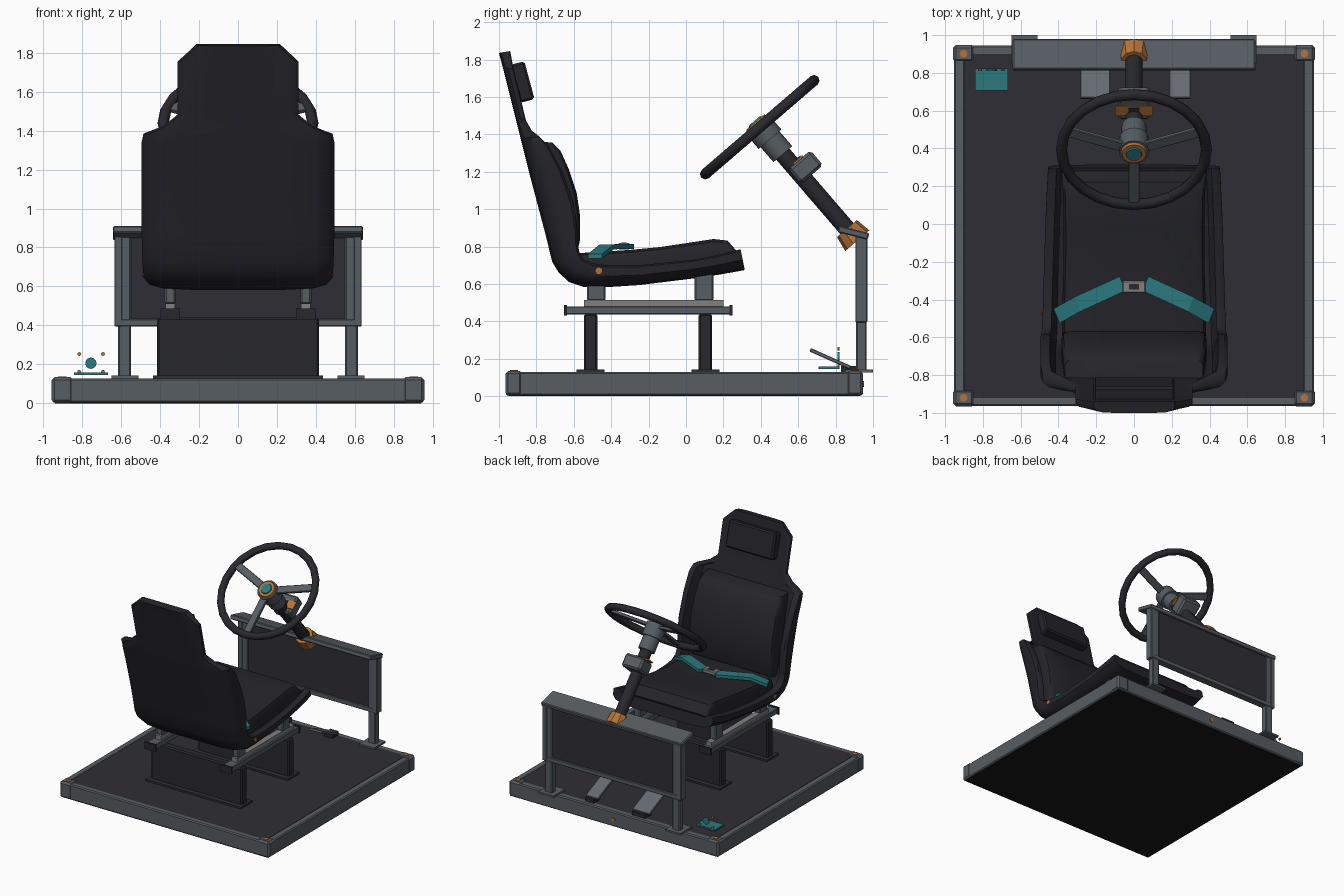
import bpy, bmesh, math
from mathutils import Matrix, Vector

if "Cube" in bpy.data.objects:
    bpy.data.objects.remove(bpy.data.objects["Cube"])


def mat(name, r, g, b):
    m = bpy.data.materials.new(name)
    m.diffuse_color = (r, g, b, 1)
    m.use_nodes = True
    m.node_tree.nodes["Principled BSDF"].inputs["Base Color"].default_value = m.diffuse_color
    return m


METAL = mat("grey metal", .095, .11, .125)
LIGHT = mat("light grey", .22, .22, .225)
FLOOR = mat("dark floor", .027, .027, .035)
SEAT = mat("black upholstery", .018, .018, .023)
RUBBER = mat("dark plastic", .022, .021, .027)
UNDER = mat("underside black", .009, .009, .009)
ORANGE = mat("orange", .46, .17, .04)
TEAL = mat("teal", .024, .19, .21)
PEDAL = mat("pedal grey", .13, .145, .17)


def finish(name, bm, m, M=None, bevel=0, angle=35):
    bmesh.ops.recalc_face_normals(bm, faces=bm.faces)
    if bevel:
        bmesh.ops.bevel(bm, geom=bm.edges[:], offset=bevel, segments=1, affect='EDGES')
    if M:
        bm.transform(M)
    me = bpy.data.meshes.new(name)
    bm.to_mesh(me)
    bm.free()
    me.materials.append(m)
    me.shade_smooth()
    me.set_sharp_from_angle(angle=math.radians(angle))
    ob = bpy.data.objects.new(name, me)
    bpy.context.collection.objects.link(ob)
    return ob


def box(name, x, y, z, m, bevel=0, M=None):
    """Box from (min, max) pairs."""
    bm = bmesh.new()
    bmesh.ops.create_cube(bm, size=1)
    for v in bm.verts:
        v.co = [a[0] if c < 0 else a[1] for c, a in zip(v.co, (x, y, z))]
    return finish(name, bm, m, M, bevel, 25)


def cyl(name, r1, r2, z0, z1, m, M, sides=16):
    bm = bmesh.new()
    bmesh.ops.create_cone(bm, cap_ends=True, segments=sides, radius1=r1, radius2=r2, depth=z1 - z0)
    return finish(name, bm, m, M @ Matrix.Translation((0, 0, (z0 + z1) / 2)))


def tilt(pos, deg):
    return Matrix.Translation(pos) @ Matrix.Rotation(math.radians(deg), 4, 'X')


def loft(name, stations, section, m, angle=40):
    """Station: back y,z, front y,z, half width, inner depth. Section: half ring of (x, t)."""
    bm = bmesh.new()
    rings = []
    for by, bz, fy, fz, w, d in stations:
        half = [(x, d if t is None else t) for x, t in section]
        ring = half + [(-x, t) for x, t in reversed(half)]
        rings.append([bm.verts.new((x * w, by + (fy - by) * t, bz + (fz - bz) * t)) for x, t in ring])
    n = len(rings[0])
    for a, b in zip(rings, rings[1:]):
        for i in range(n):
            j = (i + 1) % n
            bm.faces.new((a[i], a[j], b[j], b[i]))
    bm.faces.new(rings[0])
    bm.faces.new(rings[-1])
    return finish(name, bm, m, angle=angle)


# Platform: underside, floor, frame rails, corner blocks and bolts
box("underside", (-.94, .94), (-.95, .93), (0, .02), UNDER)
box("floor_plate", (-.9, .9), (-.92, .9), (.02, .128), FLOOR)
for s, n in ((-1, "left"), (1, "right")):
    box(n + "_frame_rail", sorted((s * .895, s * .953)), (-.963, .945), (.004, .128), METAL, .008)
    for y, e in ((-.92, "front"), (.902, "back")):
        box(f"{n}_{e}_corner", sorted((s * .845, s * .957)), (y - .045, y + .045), (.003, .134), METAL, .014)
        cyl(f"{n}_{e}_bolt", .021, .021, .13, .139, ORANGE, Matrix.Translation((s * .902, y, 0)), 8)
box("front_frame_rail", (-.95, .95), (-.963, -.912), (.004, .128), METAL, .008)
box("back_frame_rail", (-.95, .95), (.89, .945), (.004, .128), METAL, .008)
cyl("back_frame_bolt", .016, .016, 0, .008, ORANGE, tilt((0, .944, .065), -90), 8)

# Seat pedestals with foot plates
for y, n in ((-.51, "front"), (.104, "back")):
    box(n + "_pedestal", (-.415, .415), (y - .036, y + .036), (.13, .44), RUBBER, .01)
    box(n + "_pedestal_foot", (-.435, .435), (y - .075, y + .075), (.128, .143), FLOOR)

# Seat slide rails and mounts
for s, n in ((-1, "left"), (1, "right")):
    c = s * .348
    box(n + "_lower_rail", (c - .042, c + .042), (-.65, .245), (.437, .48), METAL, .004)
    for y in (-.645, .24):
        box(n + "_rail_cap", (c - .05, c + .05), (y - .008, y + .008), (.43, .487), RUBBER)
    box(n + "_upper_rail", (c - .025, c + .025), (-.545, .2), (.478, .513), LIGHT)
    for y, top in ((-.48, .64), (.096, .67)):
        box(n + "_seat_mount", (c - .028, c + .028), (y - .05, y + .05), (.51, top), METAL, .008)

# Seat shell: one loft from seat front, round the corner, up to the head
shell = [(.314, .674, .292, .786, .455, .8), (.18, .65, .16, .752, .462, .6),
         (.045, .63, .03, .728, .468, .5), (-.25, .594, -.25, .70, .477, .5),
         (-.42, .583, -.42, .70, .482, .5), (-.545, .583, -.50, .71, .485, .45),
         (-.625, .61, -.55, .735, .487, .45), (-.68, .66, -.57, .77, .49, .45),
         (-.716, .72, -.578, .81, .492, .45), (-.75, .86, -.582, .91, .495, .45),
         (-.787, 1.0, -.60, 1.03, .495, .45), (-.84, 1.2, -.66, 1.2, .495, .45),
         (-.872, 1.33, -.735, 1.34, .495, .5), (-.885, 1.38, -.78, 1.385, .485, .6),
         (-.897, 1.43, -.825, 1.42, .38, .9), (-.912, 1.49, -.856, 1.475, .31, 1),
         (-.98, 1.76, -.922, 1.75, .31, 1), (-1.0, 1.835, -.94, 1.845, .215, 1)]
loft("seat_shell", shell, [(.5, 0), (.8, .06), (.94, .22), (1, .5), (1, .92), (.97, 1),
                           (.9, 1), (.84, None), (.4, None)], SEAT)

# Cushions and head pad
pad = [(.96, 0), (1, .3), (1, .75), (.97, .92), (.9, 1), (.4, 1)]
loft("seat_cushion", [(.27, .69, .28, .765, .385, 1), (.23, .68, .222, .832, .38, 1),
                      (.147, .66, .147, .84, .375, 1), (.0, .64, .0, .818, .372, 1),
                      (-.14, .63, -.14, .797, .372, 1), (-.3, .62, -.3, .782, .375, 1),
                      (-.45, .62, -.45, .772, .38, 1), (-.6, .64, -.57, .765, .38, 1)], pad, SEAT)
loft("back_cushion", [(-.69, .73, -.585, .75, .37, 1), (-.70, .82, -.568, .83, .38, 1),
                      (-.74, .97, -.567, .97, .385, 1), (-.77, 1.09, -.585, 1.09, .385, 1),
                      (-.80, 1.21, -.625, 1.21, .38, 1), (-.83, 1.31, -.67, 1.31, .375, 1),
                      (-.85, 1.37, -.715, 1.355, .365, 1)], pad, SEAT)
box("head_pad", (-.215, .215), (-.05, .03), (-.105, .105), SEAT, .012, tilt((0, -.866, 1.682), 15))

# Lap belt with buckle and anchor bolts
for s, n in ((-1, "left"), (1, "right")):
    bm = bmesh.new()
    rows = []
    for x, y, z in ((.06, -.315, .808), (.3, -.425, .805), (.41, -.487, .755)):
        rows.append([bm.verts.new((s * (x + dx), y + dy, z + dz))
                     for dx, dy, dz in ((.016, .038, .005), (-.016, -.038, .005),
                                        (-.016, -.038, -.02), (.016, .038, -.02))])
    for a, b in zip(rows, rows[1:]):
        for i in range(4):
            bm.faces.new((a[i], a[(i + 1) % 4], b[(i + 1) % 4], b[i]))
    bm.faces.new(rows[0])
    bm.faces.new(rows[-1])
    finish(n + "_lap_belt", bm, TEAL, angle=20)
    cyl(n + "_belt_anchor", .018, .018, 0, .012, ORANGE,
        Matrix.Translation((s * .478, -.466, .67)) @ Matrix.Rotation(s * math.pi / 2, 4, 'Y'), 8)
box("belt_buckle", (-.062, .062), (-.365, -.3), (.785, .818), LIGHT, .006)
box("buckle_button", (-.026, .026), (-.346, -.318), (.81, .821), RUBBER)

# Dashboard frame: posts, feet, panel, trims and sloping top
for s, n in ((-1, "left"), (1, "right")):
    box(n + "_dash_post", sorted((s * .55, s * .615)), (.91, .965), (.13, .87), METAL, .006)
    box(n + "_dash_foot", sorted((s * .51, s * .648)), (.85, 1.0), (.127, .142), METAL)
    box(n + "_dash_trim", sorted((s * .595, s * .635)), (.906, .97), (.395, .87), METAL, .004)
box("dash_panel", (-.6, .6), (.92, .955), (.42, .86), FLOOR)
box("dash_bottom_rail", (-.63, .63), (.908, .968), (.395, .432), METAL, .004)
box("dash_top", (-.642, .642), (-.083, .083), (-.018, .018), METAL, .006, tilt((0, .895, .874), -14))

# Steering column, built along its own tilted axis
W = tilt((0, .394, 1.438), 40.7)
cyl("steering_column", .046, .046, -.76, -.05, RUBBER, W)
cyl("column_collar", .066, .066, -.19, -.075, METAL, W)
cyl("column_socket", .085, .07, -.80, -.715, ORANGE, W, 10)
box("column_gearbox", (-.085, .085), (-.03, .125), (-.375, -.27), METAL, .015, W)
box("gearbox_plate", (-.1, .1), (.01, .075), (-.272, -.262), ORANGE, 0, W)
box("gearbox_cover", (-.03, .03), (.02, .065), (-.264, -.256), RUBBER, 0, W)

# Steering wheel: rim, spokes, hub
bm = bmesh.new()
R, r, N, K = .384, .029, 24, 8
rim = [[bm.verts.new(((R + r * math.cos(b)) * math.cos(a), (R + r * math.cos(b)) * math.sin(a), r * math.sin(b)))
        for b in (2 * math.pi * k / K for k in range(K))] for a in (2 * math.pi * i / N for i in range(N))]
for i in range(N):
    for k in range(K):
        p, q = rim[i], rim[(i + 1) % N]
        bm.faces.new((p[k], q[k], q[(k + 1) % K], p[(k + 1) % K]))
finish("wheel_rim", bm, RUBBER, W, angle=50)
for deg in (20, 160, 270):
    box("wheel_spoke", (.04, .375), (-.03, .03), (-.012, .012), METAL, .004,
        W @ Matrix.Rotation(math.radians(deg), 4, 'Z'))
cyl("wheel_hub", .08, .08, -.085, .022, METAL, W)
cyl("hub_ring", .07, .064, .02, .036, ORANGE, W)
cyl("hub_cap", .044, .04, .034, .044, TEAL, W)

# Pedals
for x, n in (((-.284, -.126), "brake"), ((.186, .3), "throttle")):
    box(n + "_pedal", x, (-.118, .118), (-.01, .01), PEDAL, .004, tilt((0, .772, .2), -24))
    box(n + "_pedal_base", (x[0] + .02, x[1] - .02), (.83, .91), (.128, .16), RUBBER)

# Small control unit on the floor
box("control_plate", (-.842, -.668), (.708, .822), (.145, .158), TEAL)
cyl("control_dial", .029, .029, -.005, .005, TEAL, tilt((-.755, .815, .206), 90), 12)
for x in (-.815, -.693):
    for z in (.162, .253):
        cyl("control_screw", .01, .01, -.006, .006, ORANGE, tilt((x, .815, z), 90), 8)
